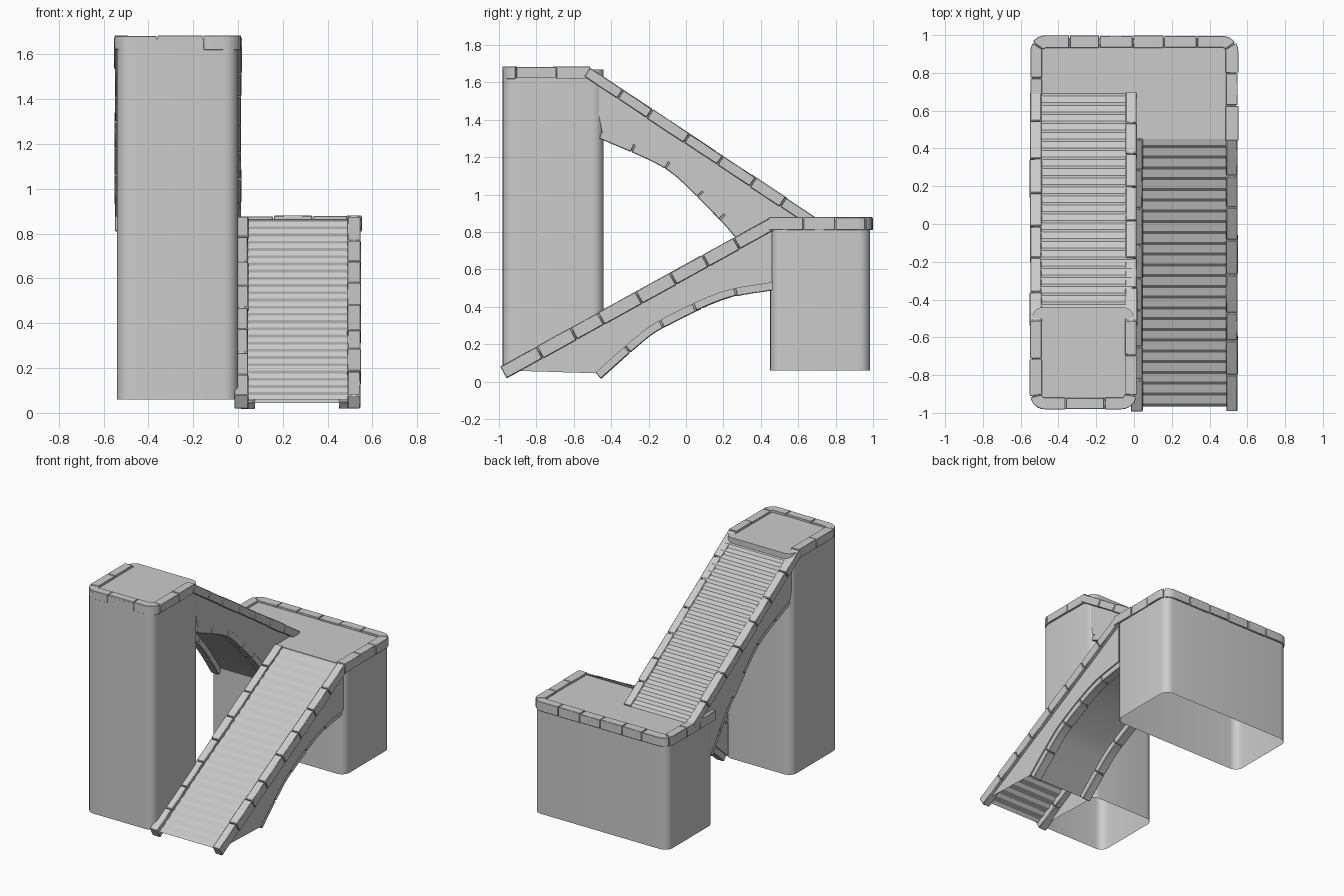
import bpy, bmesh, math, random
from mathutils import Vector

random.seed(4)
if "Cube" in bpy.data.objects:
    bpy.data.objects.remove(bpy.data.objects["Cube"], do_unlink=True)

stone = bpy.data.materials.new("grey stone")
stone.use_nodes = True
GREY = (0.6, 0.6, 0.6, 1)
stone.diffuse_color = GREY
stone.node_tree.nodes["Principled BSDF"].inputs["Base Color"].default_value = GREY

X, Z = Vector((1, 0, 0)), Vector((0, 0, 1))


def finish(name, bm, angle=35):
    bmesh.ops.recalc_face_normals(bm, faces=bm.faces)
    mesh = bpy.data.meshes.new(name)
    bm.to_mesh(mesh)
    bm.free()
    mesh.materials.append(stone)
    ob = bpy.data.objects.new(name, mesh)
    bpy.context.collection.objects.link(ob)
    bpy.ops.object.select_all(action="DESELECT")
    ob.select_set(True)
    bpy.context.view_layer.objects.active = ob
    bpy.ops.object.shade_smooth_by_angle(angle=math.radians(angle))
    return ob


def arc(cx, cy, r, start, steps=6):
    """Quarter circle, counter-clockwise from start degrees."""
    angles = [math.radians(start + 90 * i / steps) for i in range(steps + 1)]
    return [(cx + r * math.cos(a), cy + r * math.sin(a)) for a in angles]


def tower(name, x0, x1, y0, y1, z0, z1, r=0.06):
    """Round-cornered shaft with a flat floor on top and an open bottom."""
    plan = (arc(x1 - r, y1 - r, r, 0) + arc(x0 + r, y1 - r, r, 90)
            + arc(x0 + r, y0 + r, r, 180) + arc(x1 - r, y0 + r, r, 270))
    bm = bmesh.new()
    low = [bm.verts.new((x, y, z0)) for x, y in plan]
    top = [bm.verts.new((x, y, z1)) for x, y in plan]
    for i in range(len(plan)):
        j = (i + 1) % len(plan)
        bm.faces.new((low[i], low[j], top[j], top[i]))
    bm.faces.new(top)
    finish(name, bm)


def smooth_curve(points, per=5):
    """Catmull-Rom curve through a few (y, z) points."""
    p = [Vector(q) for q in points]
    p = [2 * p[0] - p[1]] + p + [2 * p[-1] - p[-2]]
    out = []
    for a, b, c, d in zip(p, p[1:], p[2:], p[3:]):
        for i in range(per):
            t = i / per
            out.append(0.5 * (2 * b + (c - a) * t + (2 * a - 5 * b + 4 * c - d) * t * t
                              + (3 * b - a - 3 * c + d) * t ** 3))
    return out + [p[-2]]


def flight(name, x0, x1, foot, head, count, under):
    """Stepped top, arched underside and two flat side walls."""
    foot, head = Vector(foot), Vector(head)
    step = (head - foot) / count
    profile = []
    for i in range(count):
        base = foot + step * i
        profile += [base, base + Vector((step.x * 0.28, step.y * 0.62))]
    profile += [head] + under
    bm = bmesh.new()
    a = [bm.verts.new((x0, p[0], p[1])) for p in profile]
    b = [bm.verts.new((x1, p[0], p[1])) for p in profile]
    for i in range(len(profile) - 1):        # foot is left open
        bm.faces.new((a[i], a[i + 1], b[i + 1], b[i]))
    bm.faces.new(a)
    bm.faces.new(b)
    finish(name, bm, 12)


def stones(name, path, axis, width, depth, length, gap=0.005):
    """Row of edging stones along a path; axis is the fixed cross direction."""
    path = [Vector(p) for p in path]
    dist = [0.0]
    for p, q in zip(path, path[1:]):
        dist.append(dist[-1] + (q - p).length)
    total = dist[-1]
    tangents = []
    for i in range(len(path)):
        tangents.append((path[min(i + 1, len(path) - 1)] - path[max(i - 1, 0)]).normalized())

    def station(s):
        k = max(i for i in range(len(path) - 1) if dist[i] <= s + 1e-6)
        t = (s - dist[k]) / (dist[k + 1] - dist[k])
        return path[k].lerp(path[k + 1], t), tangents[k].lerp(tangents[k + 1], t).normalized()

    count = max(1, round(total / length))
    cuts = [total * i / count for i in range(count + 1)]
    for i in range(1, count):
        cuts[i] += random.uniform(-0.12, 0.12) * length
    bm = bmesh.new()
    for s0, s1 in zip(cuts, cuts[1:]):
        s0, s1 = s0 + gap / 2, s1 - gap / 2
        w = width + random.uniform(-0.004, 0.004)
        d = depth + random.uniform(-0.004, 0.004)
        rings = []
        for s in [s0] + [v for v in dist if s0 + 0.004 < v < s1 - 0.004] + [s1]:
            p, t = station(s)
            n = t.cross(axis).normalized()
            rings.append([bm.verts.new(p + n * w / 2 * u + axis * d / 2 * v)
                          for u, v in ((-1, -1), (1, -1), (1, 1), (-1, 1))])
        for r, q in zip(rings, rings[1:]):
            for k in range(4):
                m = (k + 1) % 4
                bm.faces.new((r[k], r[m], q[m], q[k]))
        bm.faces.new(rings[0])
        bm.faces.new(rings[-1])
    ob = finish(name, bm)
    bevel = ob.modifiers.new("worn edges", "BEVEL")
    bevel.width = 0.004
    bevel.limit_method = "ANGLE"
    bevel.angle_limit = math.radians(50)


def edging(name, xs, line, width, depth, length):
    """The same row of stones along both sides of a flight."""
    for side, x in zip(("right", "left"), xs):
        stones(f"{name}_{side}", [(x, p[0], p[1]) for p in line], X, width, depth, length)


# Towers
tower("tall_tower", -0.54, 0, -0.98, -0.44, 0.06, 1.668)
tower("low_tower", -0.54, 0.54, 0.45, 0.985, 0.06, 0.865)

# Lower flight with its arch
low_arch = smooth_curve([(0.46, 0.53), (0.18, 0.475), (-0.15, 0.32), (-0.31, 0.2), (-0.485, 0.045)])
flight("lower_flight", 0.0, 0.525, (-0.965, 0.06), (0.46, 0.864), 25,
       [(0.46, 0.53)] + low_arch[1:])
edging("lower_flight_edging", (0.015, 0.518), [(-0.978, 0.048), (0.465, 0.846)], 0.07, 0.061, 0.205)
edging("lower_arch_edging", (0.044, 0.483), [p + Vector((0.012, -0.013)) for p in low_arch],
       0.05, 0.066, 0.2)

# Upper flight with its arch
high_arch = smooth_curve([(-0.45, 1.34), (-0.11, 1.187), (0.075, 1.03), (0.29, 0.8), (0.46, 0.56)])
flight("upper_flight", -0.525, -0.01, (0.69, 0.866), (-0.51, 1.667), 25,
       high_arch + [Vector((0.69, 0.8))])
edging("upper_flight_edging", (-0.52, -0.015), [(0.685, 0.85), (-0.53, 1.656)], 0.058, 0.061, 0.2)
edging("upper_arch_edging", (-0.487, -0.044), [p + Vector((-0.008, -0.016)) for p in high_arch],
       0.045, 0.066, 0.2)

# Stone rims around the tower tops
R = 0.05
rim = [(0.518, 0.44)] + arc(0.518 - R, 0.965 - R, R, 0) + arc(-0.518 + R, 0.965 - R, R, 90) + [(-0.518, 0.44)]
stones("low_tower_rim", [(x, y, 0.845) for x, y in rim], Z, 0.065, 0.066, 0.175)
rim = [(-0.52, -0.51)] + arc(-0.52 + R, -0.95 + R, R, 180) + arc(-0.017 - R, -0.95 + R, R, 270) + [(-0.017, -0.51)]
stones("tall_tower_rim", [(x, y, 1.652) for x, y in rim], Z, 0.062, 0.062, 0.18)
